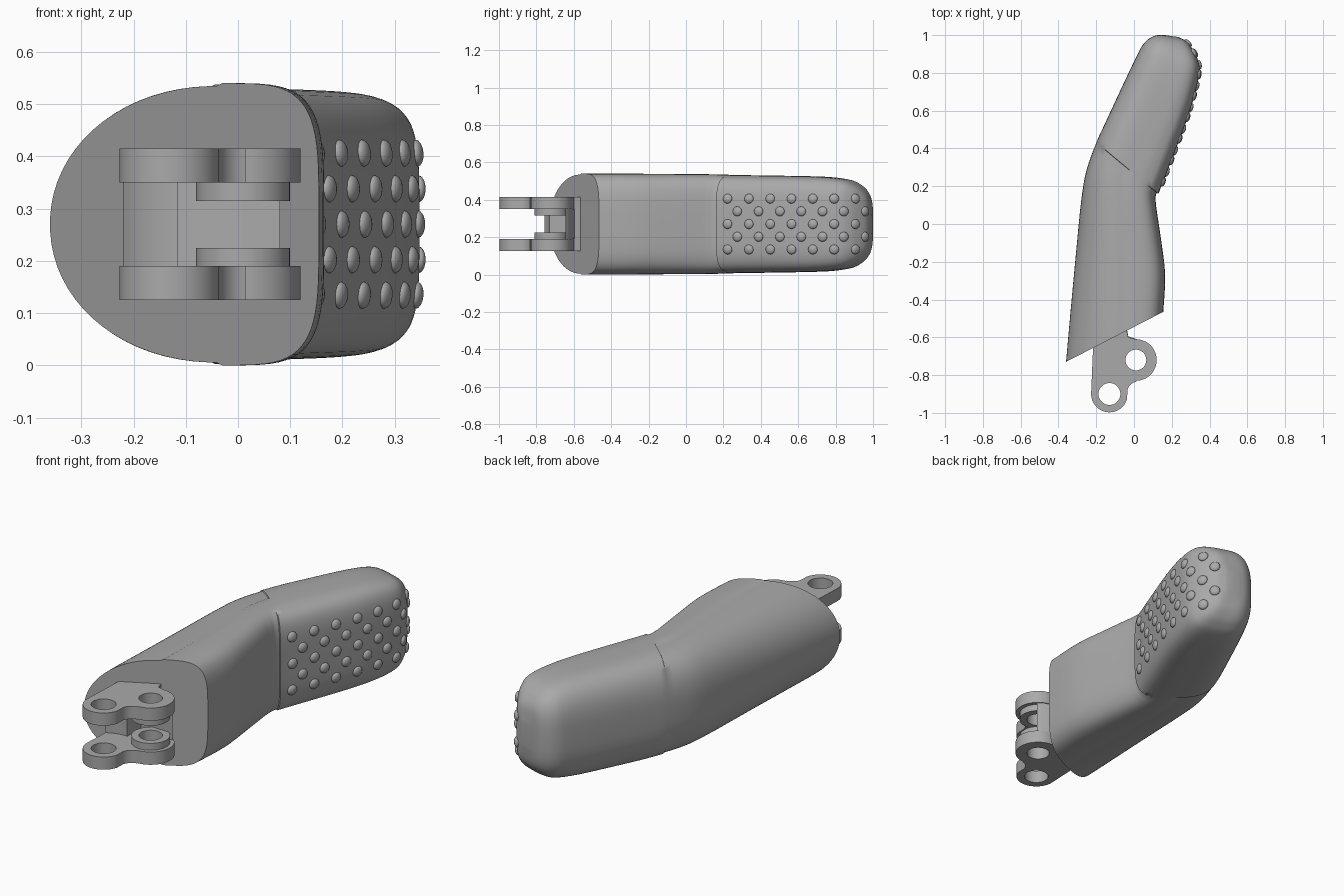
import bpy, bmesh
from math import sin, cos, pi, radians
from mathutils import Vector
from mathutils.bvhtree import BVHTree

old = bpy.data.objects.get("Cube")
if old:
    bpy.data.objects.remove(old)

grey = bpy.data.materials.new("mid grey")
grey.use_nodes = True
colour = (0.4, 0.4, 0.4, 1)
grey.diffuse_color = colour
grey.node_tree.nodes["Principled BSDF"].inputs["Base Color"].default_value = colour

MID = 0.27


def finish(obj, angle=35):
    obj.data.materials.clear()
    obj.data.materials.append(grey)
    bpy.ops.object.select_all(action='DESELECT')
    obj.select_set(True)
    bpy.context.view_layer.objects.active = obj
    bpy.ops.object.shade_smooth_by_angle(angle=radians(angle))
    return obj


def from_bmesh(name, bm):
    bmesh.ops.recalc_face_normals(bm, faces=bm.faces)
    mesh = bpy.data.meshes.new(name)
    bm.to_mesh(mesh)
    bm.free()
    obj = bpy.data.objects.new(name, mesh)
    bpy.context.collection.objects.link(obj)
    return obj


def arc(cx, cy, r, start, end, n=24):
    return [(cx + r * cos(radians(start + (end - start) * i / n)),
             cy + r * sin(radians(start + (end - start) * i / n))) for i in range(n + 1)]


def plate(name, loops, z0, z1):
    """Extruded flat outline; inner loops become holes."""
    curve = bpy.data.curves.new(name, 'CURVE')
    curve.dimensions = '2D'
    curve.fill_mode = 'BOTH'
    curve.extrude = (z1 - z0) / 2
    for loop in loops:
        spline = curve.splines.new('POLY')
        spline.points.add(len(loop) - 1)
        for p, (x, y) in zip(spline.points, loop):
            p.co = (x, y, 0, 1)
        spline.use_cyclic_u = True
    obj = bpy.data.objects.new(name, curve)
    bpy.context.collection.objects.link(obj)
    obj.location.z = (z0 + z1) / 2
    bpy.ops.object.select_all(action='DESELECT')
    obj.select_set(True)
    bpy.context.view_layer.objects.active = obj
    bpy.ops.object.convert(target='MESH')
    return finish(bpy.context.view_layer.objects.active)


# Handle sections: left x, left y, right x, right y, half height
stations = [Vector(s) for s in (
    (-.36, -.73, .155, -.465, .27),
    (-.335, -.45, .165, -.27, .27),
    (-.305, -.13, .143, -.08, .268),
    (-.28, .12, .122, .06, .267),
    (-.253, .28, .115, .12, .265),
    (-.2, .43, .12, .165, .262),
    (-.15, .54, .18, .31, .26),
    (-.05, .755, .275, .55, .256),
    (0, .86, .325, .7, .25),
    (.035, .93, .347, .81, .236),
    (.06, .965, .338, .87, .215),
    (.09, .988, .315, .918, .187),
    (.125, 1, .28, .965, .14),
    (.165, 1, .235, .99, .06))]
BEND = 5
LAST = len(stations) - 1


def section(t):
    """Smooth interpolation through the stations."""
    i = min(int(t), LAST - 1)
    f = t - i
    p0, p1, p2, p3 = (stations[max(0, min(LAST, i + k))] for k in (-1, 0, 1, 2))
    return p1 + (p2 - p0) * (f / 2) + (p0 * 2 - p1 * 5 + p2 * 4 - p3) * (f * f / 2) \
        + (p1 * 3 - p0 - p2 * 3 + p3) * (f ** 3 / 2)


def power(v, n):
    return (abs(v) ** (2 / n)) * (1 if v >= 0 else -1)


def ring(t):
    lx, ly, rx, ry, h = section(t)
    left, right = Vector((lx, ly, MID)), Vector((rx, ry, MID))
    axis = right - left
    blend = min(1, t / (BEND + 1))
    crest = 0.62 - 0.12 * blend
    n_left, n_right = 2.05 + 0.95 * blend, 4.2 + 0.3 * blend
    points = []
    for a in angles:
        c, s = cos(a), sin(a)
        n, reach = (n_right, 1 - crest) if c > 0 else (n_left, crest)
        u, z = power(c, n) * reach, power(s, n) * h
        if t <= BEND and c < 0:      # inset side shell
            z *= 0.98
        p = left + axis * (crest + u)
        if t > BEND and c > 0.45:    # raised grip pad
            p += axis.normalized() * 0.012 * max(0, 1 - (t - BEND) / 3)
        p.z += z
        points.append(p)
    return points


COLUMNS = 72
angles = sorted([2 * pi * (i + 0.5) / COLUMNS for i in range(COLUMNS)]
                + [q + d for q in (pi / 2, 3 * pi / 2) for d in (-.002, .002)])
steps = sorted([i / 4 for i in range(LAST * 4 + 1)] + [BEND + 0.02])

# Main handle with its shell seam and pad edge
bm = bmesh.new()
rings = [[bm.verts.new(p) for p in ring(t)] for t in steps]
for a, b in zip(rings, rings[1:]):
    for i in range(len(a)):
        j = (i + 1) % len(a)
        bm.faces.new((a[i], a[j], b[j], b[i]))
bm.faces.new(rings[0])
bm.faces.new(rings[-1])
bmesh.ops.recalc_face_normals(bm, faces=bm.faces)
surface = BVHTree.FromBMesh(bm)
finish(from_bmesh("handle_body", bm), 40)

# Staggered grip studs on the pad
bm = bmesh.new()
for row in range(5):
    for k in range(7):
        y = 0.222 + 0.114 * k + (0.052 if row % 2 else 0)
        z = MID + (row - 2) * 0.068
        hit, normal, _, _ = surface.ray_cast(Vector((1, y, z)), Vector((-1, 0, 0)))
        if hit is None:
            continue
        if normal.x < 0:
            normal = -normal
        stud = bmesh.ops.create_uvsphere(bm, u_segments=16, v_segments=8, radius=0.026)["verts"]
        bmesh.ops.scale(bm, vec=(1, 1, 0.5), verts=stud)
        turn = normal.to_track_quat('Z', 'Y').to_matrix()
        bmesh.ops.rotate(bm, matrix=turn, verts=stud)
        bmesh.ops.translate(bm, vec=hit, verts=stud)
finish(from_bmesh("grip_studs", bm), 60)

# Hinge lug: two matching plates, each with a boss around the rear hole
outline = ([(-.2, -.55), (-.217, -.66)] + arc(-.13, -.9, .097, 180, 345)
           + arc(.025, -.895, .062, 165, 100, 8)
           + arc(.01, -.72, .11, 270, 450) + [(-.03, -.6), (-.045, -.54)])
front_hole = arc(-.13, -.9, .058, 0, 350, 35)
rear_hole = arc(.01, -.72, .055, 0, 350, 35)
boss = arc(.01, -.72, .09, 0, 350, 35)
for name, side in (("lower", -1), ("upper", 1)):
    def span(a, b):
        return sorted((MID + side * a, MID + side * b))
    plate(name + "_hinge_plate", [outline, front_hole, rear_hole], *span(.08, .145))
    plate(name + "_hinge_boss", [boss, rear_hole], *span(.045, .082))

# Web joining the plates, hollowed around the front hole
web = (arc(-.13, -.9, .17, 122, 85, 12)
       + [(-.115, -.62), (-.06, -.64), (.08, -.645), (.06, -.625), (-.03, -.595), (-.045, -.52), (-.2, -.55)])
plate("hinge_web", [web], MID - .081, MID + .081)
